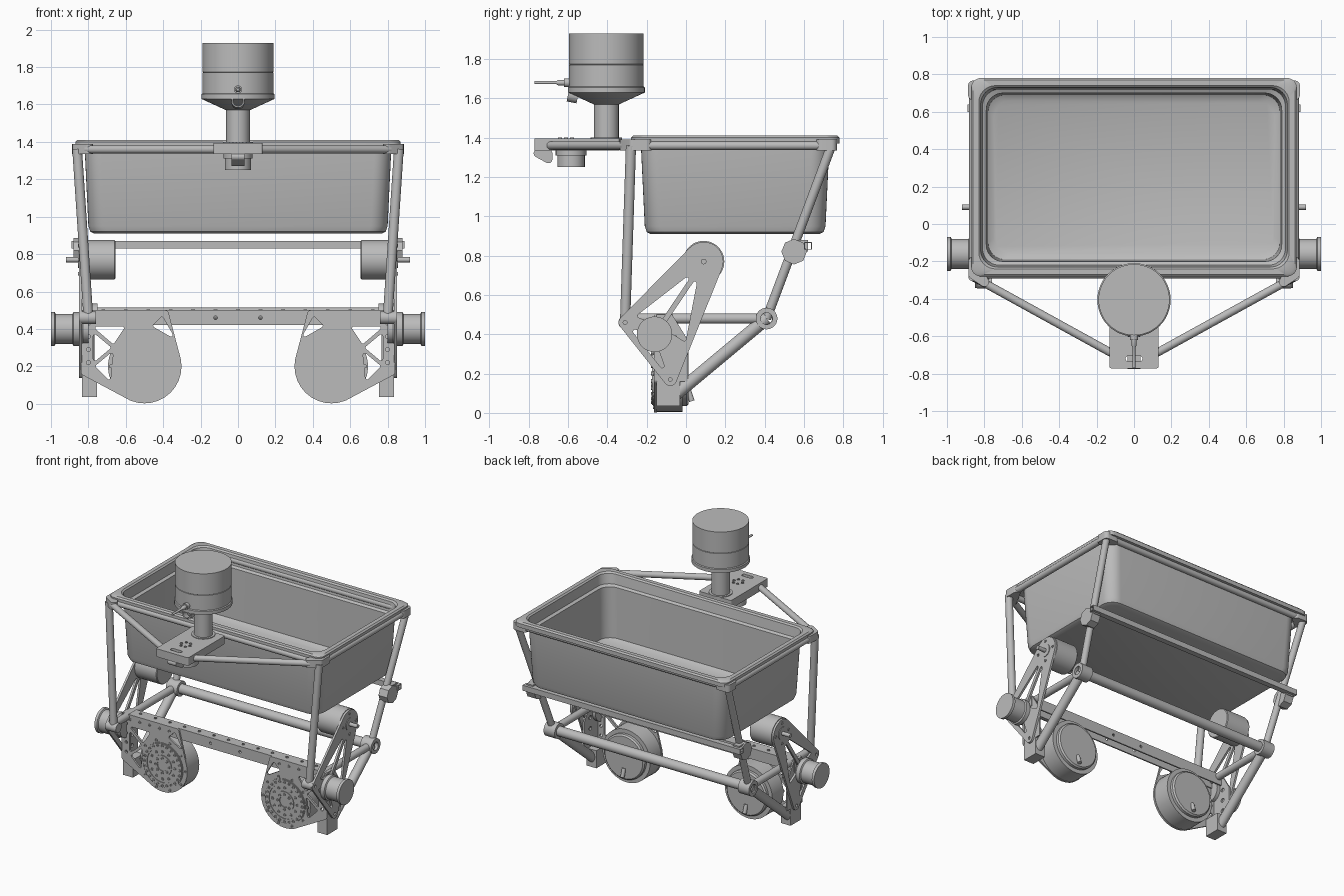
import bpy, bmesh, math
from mathutils import Vector
from mathutils.geometry import convex_hull_2d

cube = bpy.data.objects.get("Cube")
if cube:
    bpy.data.objects.remove(cube, do_unlink=True)

COLOUR = (.5, .5, .5, 1)
grey = bpy.data.materials.new("machine_grey")
grey.use_nodes = True
grey.diffuse_color = COLOUR
grey.node_tree.nodes["Principled BSDF"].inputs["Base Color"].default_value = COLOUR


def finish(name, bm):
    """Turn a bmesh into a shaded object."""
    bmesh.ops.remove_doubles(bm, verts=bm.verts, dist=.0001)
    bmesh.ops.recalc_face_normals(bm, faces=bm.faces)
    mesh = bpy.data.meshes.new(name)
    bm.to_mesh(mesh)
    bm.free()
    mesh.materials.append(grey)
    ob = bpy.data.objects.new(name, mesh)
    bpy.context.collection.objects.link(ob)
    bpy.ops.object.select_all(action='DESELECT')
    ob.select_set(True)
    bpy.context.view_layer.objects.active = ob
    bpy.ops.object.shade_smooth_by_angle(angle=math.radians(35))


def loft(bm, rings, closed=False):
    """Skin equal rings of points, capped at the ends unless closed."""
    loops = [[bm.verts.new(p) for p in ring] for ring in rings]
    pairs = list(zip(loops, loops[1:]))
    if closed:
        pairs.append((loops[-1], loops[0]))
    else:
        bm.faces.new(loops[0])
        bm.faces.new(loops[-1])
    for a, b in pairs:
        for i in range(len(a)):
            bm.faces.new((a[i - 1], a[i], b[i], b[i - 1]))


def circle(u, v, radius, count):
    angles = [math.tau * k / count for k in range(count)]
    return [(u + radius * math.cos(t), v + radius * math.sin(t)) for t in angles]


def revolve(bm, origin, axis, profile, count, closed=False):
    """Turn (radius, distance) pairs about an axis."""
    turn = Vector(axis).to_track_quat('Z', 'Y')
    rings = [[Vector(origin) + turn @ Vector((*p, distance)) for p in circle(0, 0, radius, count)]
             for radius, distance in profile]
    loft(bm, rings, closed)


def lathe(name, origin, axis, profile, closed=False):
    bm = bmesh.new()
    revolve(bm, origin, axis, profile, 48, closed)
    finish(name, bm)


def tube(name, start, end, radius, bore=None):
    direction = Vector(end) - Vector(start)
    length = direction.length
    profile = [(radius, 0), (radius, length)]
    if bore:
        profile += [(bore, length), (bore, 0)]
    lathe(name, start, direction, profile, bool(bore))


def bolts(name, spots, axis, radius=.01, height=.005):
    """Ring-shaped fasteners gathered in one object."""
    bm = bmesh.new()
    inner = radius * .6
    for spot in spots:
        revolve(bm, spot, axis, [(radius, -height), (radius, height), (inner, height), (inner, 0)], 12)
    finish(name, bm)


def hull(points, radius, *discs):
    """Outline stretched round equal discs at points, plus any (u, v, radius) discs."""
    all_discs = [(*p, radius) for p in points] + list(discs)
    cloud = [Vector(p) for disc in all_discs for p in circle(*disc, 32)]
    return [cloud[i] for i in convex_hull_2d(cloud)]


def window(*corners):
    """Rounded opening that leaves struts along the lines between corners."""
    middle = sum((Vector(c) for c in corners), Vector((0, 0))) / len(corners)
    return hull([Vector(c).lerp(middle, .4) for c in corners], .01)


def rect(u, v, half_u, half_v):
    return [(u + a * half_u, v + b * half_v) for a, b in ((-1, -1), (1, -1), (1, 1), (-1, 1))]


def along_x(u, v, w): return (w, u, v)
def along_y(u, v, w): return (u, w, v)
def along_z(u, v, w): return (u, v, w)


def plate(name, outline, holes, low, high, place, mirror=1):
    """Extrude an outline with holes between two distances along an axis."""
    curve = bpy.data.curves.new(name, 'CURVE')
    curve.dimensions, curve.fill_mode, curve.extrude = '2D', 'BOTH', (high - low) / 2
    for points in [outline] + holes:
        spline = curve.splines.new('POLY')
        spline.points.add(len(points) - 1)
        spline.use_cyclic_u = True
        for point, (u, v) in zip(spline.points, points):
            point.co = (u, v, 0, 1)
    ob = bpy.data.objects.new(name, curve)
    bpy.context.collection.objects.link(ob)
    bpy.context.view_layer.update()
    mesh = bpy.data.meshes.new_from_object(ob.evaluated_get(bpy.context.evaluated_depsgraph_get()))
    bm = bmesh.new()
    bm.from_mesh(mesh)
    bpy.data.objects.remove(ob)
    bpy.data.curves.remove(curve)
    bpy.data.meshes.remove(mesh)
    for vert in bm.verts:
        x, y, z = place(vert.co.x, vert.co.y, vert.co.z + (low + high) / 2)
        vert.co = (x * mirror, y, z)
    finish(name, bm)


# Tub: one rounded outline, inset at each height, up the outside and down the inside
def tub_ring(inset, z):
    radius = .05 + min(inset, .04)
    corners = rect(0, .25, .87 - inset - radius, .53 - inset - radius)
    return [(*p, z) for p in hull(corners, radius)]


RIM = 1.36
bm = bmesh.new()
loft(bm, [tub_ring(*step) for step in (
    (.1, .91), (.08, .92), (.07, .95), (.05, 1.37), (0, 1.37), (0, 1.4), (.01, 1.41),
    (.04, 1.41), (.05, 1.4), (.06, 1.33), (.08, 1.32), (.09, .95), (.12, .93))])
finish("tub", bm)

# Key points of the running gear: (y, z) for the arms, (x, z) for the wheels
MOTOR, HUB, KNEE, ANKLE, ELBOW, JOINT = (.09, .77), (-.16, .4), (-.31, .46), (-.08, .17), (0, .3), (.41, .48)
WHEEL, INNER, OUTER, FOOT, SPOKE = (.5, .2), (.39, .48), (.82, .48), (.82, .17), (.66, .3)
FRONT, BACK, SIDE, ARM = -.27, .74, .86, .8

# Cross members
for label, y in (("front", FRONT), ("back", BACK)):
    tube(label + "_rim_tube", (-SIDE, y, RIM), (SIDE, y, RIM), .022)
tube("rear_cross_tube", (-ARM, *JOINT), (ARM, *JOINT), .035, .028)
plate("rear_square_rail", rect(.62, .85, .02, .02), [rect(.62, .85, .015, .015)], -.89, .89, along_x)
for label, y in (("front", -.15), ("rear", -.08)):
    plate("beam_web_" + label, rect(0, .46, SIDE - .02, .04),
          [circle(x, .46, .01, 12) for x in (-.12, .12)], y, y + .01, along_y)
plate("beam_top", rect(0, -.11, SIDE - .02, .04), [], .49, .5, along_z)
bolts("beam_top_bolts", [(k * .12, -.11, .5) for k in range(-6, 7)], (0, 0, 1))

for s, side in ((-1, "right_"), (1, "left_")):
    def at(x, y, z): return (s * x, y, z)
    outward, forward, backward = (s, 0, 0), (0, -1, 0), (0, 1, 0)

    # Frame tubes
    for part, start, end, radius in (
            ("rim_tube", (SIDE, FRONT, RIM), (SIDE, BACK, RIM), .022),
            ("front_post", (SIDE, -.28, RIM), (ARM, *KNEE), .026),
            ("back_post", (SIDE, BACK, RIM), (ARM, *JOINT), .024),
            ("lower_rail", (ARM, -.31, .48), (ARM, *JOINT), .026),
            ("diagonal_brace", (ARM, *JOINT), (ARM, -.07, .08), .033),
            ("mast_brace", (.81, -.31, RIM), (.12, -.69, RIM), .022),
            ("post_foot_joint", (.76, *KNEE), (.84, *KNEE), .034)):
        tube(side + part, at(*start), at(*end), radius)

    # Fittings
    plate(side + "front_corner", hull([(SIDE, FRONT), (SIDE, -.2), (ARM, -.31)], .025), [],
          RIM - .025, RIM + .03, along_z, s)
    plate(side + "back_corner", hull([(SIDE, BACK), (SIDE, .69), (ARM, BACK)], .027), [],
          RIM - .025, RIM + .03, along_z, s)
    plate(side + "rear_joint", circle(*JOINT, .055, 32), [circle(*JOINT, .03, 32)], .75, .84, along_x, s)
    plate(side + "rail_clamp", circle(.55, .82, .065, 8), [], .81, .88, along_x, s)
    plate(side + "rail_socket", rect(.59, .85, .03, .03), [], .82, .87, along_x, s)
    plate(side + "foot", rect(-.09, .1, .06, .065), [], .755, .835, along_x, s)

    # Side arm with struts
    plate(side + "arm_plate", hull([KNEE, ANKLE], .033, (*MOTOR, .1)),
          [window(KNEE, MOTOR, HUB), window(MOTOR, HUB, ELBOW), window(KNEE, HUB, ANKLE),
           circle(*KNEE, .01, 12), circle(*ANKLE, .01, 12)], .835, .85, along_x, s)

    # Upper motor and lower drive hub
    lathe(side + "motor", at(.655, *MOTOR), outward, [(.1, 0), (.105, .005), (.105, .18)])
    lathe(side + "motor_shaft", at(.83, *MOTOR), outward, [(.045, 0), (.045, .025), (.014, .025), (.014, .09)])
    bolts(side + "motor_bolts", [at(.85, *p) for p in circle(*MOTOR, .075, 4)], outward)
    lathe(side + "drive_hub", at(ARM, *HUB), outward,
          [(.075, 0), (.075, .03), (.09, .05), (.09, .08), (.08, .085), (.08, .175), (.09, .18), (.09, .2)])
    bolts(side + "hub_bolts", [at(.996, *p) for p in circle(*HUB, .06, 4)], outward, .02, .004)

    # Front gusset and column
    plate(side + "gusset_plate", hull([INNER, OUTER, FOOT], .02, (*WHEEL, .198)),
          [window((.41, .48), (.33, .34), (.47, .42)), window((.58, .42), (.8, .42), SPOKE),
           window((.78, .4), SPOKE, (.78, .2)), window((.78, .2), SPOKE, (.68, .1))]
          + [circle(ARM, .22 + .07 * k, .011, 12) for k in range(4)], -.162, -.148, along_y, s)
    bolts(side + "gusset_bolts", [at(.45 + .08 * k, -.162, .465) for k in range(5)], forward)
    plate(side + "column_web", [(-.15, .16), (.01, .16), (.01, .37), (-.07, .5), (-.15, .5)],
          [circle(-.06, .22 + .08 * k, .015, 12) for k in range(3)], .825, .835, along_x, s)

    # Wheel drum, raised face bands and rings of bolts
    x, z = WHEEL
    lathe(side + "wheel_drum", at(x, -.167, z), backward,
          [(.165, 0), (.165, .02), (.195, .02), (.195, .15), (.165, .15), (.165, .17), (.155, .18)])
    for part, outer in (("hub", .075), ("rim", .16)):
        tube(side + "wheel_face_" + part, at(x, -.172, z), at(x, -.16, z), outer, outer - .035)
    for part, y, axis, radius, count in (
            ("hub", -.172, forward, .055, 8), ("face", -.167, forward, .1, 12),
            ("band", -.172, forward, .145, 24), ("rim", -.162, forward, .18, 10),
            ("back", .005, backward, .145, 8)):
        bolts(side + "wheel_bolts_" + part, [at(u, y, v) for u, v in circle(x, z, radius, count)], axis)
    tube(side + "wheel_valve", at(x, .01, .12), at(x, .03, .06), .014)

# Sensor bracket, camera and mast
MAST = -.405
plate("sensor_bracket", hull(rect(0, -.555, .12, .205), .012),
      [hull([(-.03, -.72), (.03, -.72)], .015)], RIM - .025, RIM + .035, along_z)
lathe("camera", (0, -.585, 1.25), (0, 0, 1), [(.07, 0), (.07, .06), (.078, .06), (.078, .1)])
plate("front_hook", hull([(-.755, 1.32), (-.7, 1.29), (-.7, 1.32)], .02), [], -.035, .035, along_x)
bolts("bracket_bolts", [(*p, RIM + .035) for p in circle(0, -.61, .035, 6)], (0, 0, 1))
lathe("mast", (0, MAST, RIM), (0, 0, 1), [(.08, 0), (.08, .04), (.063, .04), (.063, .22)])

# Sensor head with flange, seam, lens and antenna
lathe("sensor_head", (0, MAST, 1.57), (0, 0, 1),
      [(.065, 0), (.196, .06), (.196, .085), (.19, .09), (.19, .2), (.187, .202), (.19, .204), (.19, .36)])
tube("sensor_lens", (0, -.55, 1.61), (0, -.6, 1.62), .036, .028)
lathe("antenna", (0, -.58, 1.68), (0, -1, 0), [(.022, 0), (.022, .04), (.014, .04), (.014, .07), (.008, .08), (.008, .19)])
